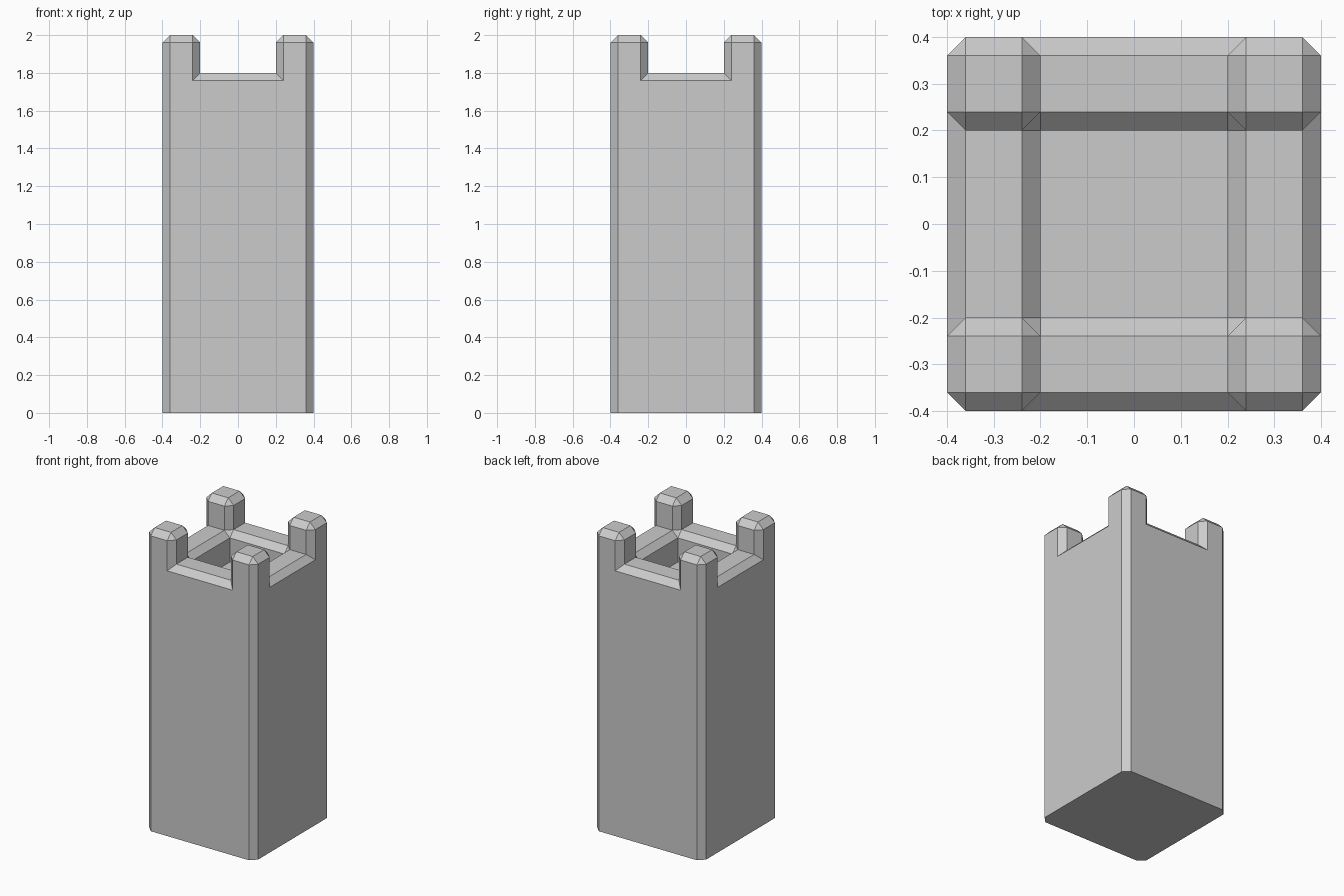
import bpy
import bmesh

if "Cube" in bpy.data.objects:
    bpy.data.objects.remove(bpy.data.objects["Cube"])

HALF, INNER = 0.4, 0.2          # outer half width, half width of notches and well
TOP, RIM, WELL = 2.0, 1.8, 1.6  # post tops, wall tops, well floor
CHAMFER = 0.04

bm = bmesh.new()

# 3 x 3 layout of the battlement at wall-top height
bmesh.ops.create_grid(bm, x_segments=3, y_segments=3, size=HALF)
for v in bm.verts:
    for i in (0, 1):
        if abs(v.co[i]) < 0.3:
            v.co[i] = INNER if v.co[i] > 0 else -INNER
    v.co.z = RIM
cells = list(bm.faces)
centers = {f: f.calc_center_median() for f in cells}
posts = [f for f in cells if abs(centers[f].x) > 0.1 and abs(centers[f].y) > 0.1]
well = [f for f in cells if centers[f].length < RIM + 0.001]

# Tower shaft down to the ground, with a closed base
border = [e for e in bm.edges if e.is_boundary]
shaft = bmesh.ops.extrude_edge_only(bm, edges=border)["geom"]
for v in shaft:
    if isinstance(v, bmesh.types.BMVert):
        v.co.z = 0
bmesh.ops.holes_fill(bm, edges=[e for e in bm.edges if e.is_boundary], sides=0)

# Corner posts rise, central well sinks
for faces, height in ((posts, TOP), (well, WELL)):
    for f in bmesh.ops.extrude_discrete_faces(bm, faces=faces)["faces"]:
        for v in f.verts:
            v.co.z = height

# Merge flat areas, then chamfer the convex edges above the base
bmesh.ops.recalc_face_normals(bm, faces=bm.faces)
bmesh.ops.dissolve_limit(bm, angle_limit=0.01, verts=bm.verts, edges=bm.edges)
sharp = [e for e in bm.edges
         if e.calc_face_angle_signed(0) > 0.1 and max(v.co.z for v in e.verts) > 0.1]
bmesh.ops.bevel(bm, geom=sharp, offset=CHAMFER, offset_type='OFFSET', segments=1,
                profile=0.5, affect='EDGES', clamp_overlap=False)

mesh = bpy.data.meshes.new("castle_tower")
bm.to_mesh(mesh)
bm.free()
bpy.context.collection.objects.link(bpy.data.objects.new("castle_tower", mesh))
